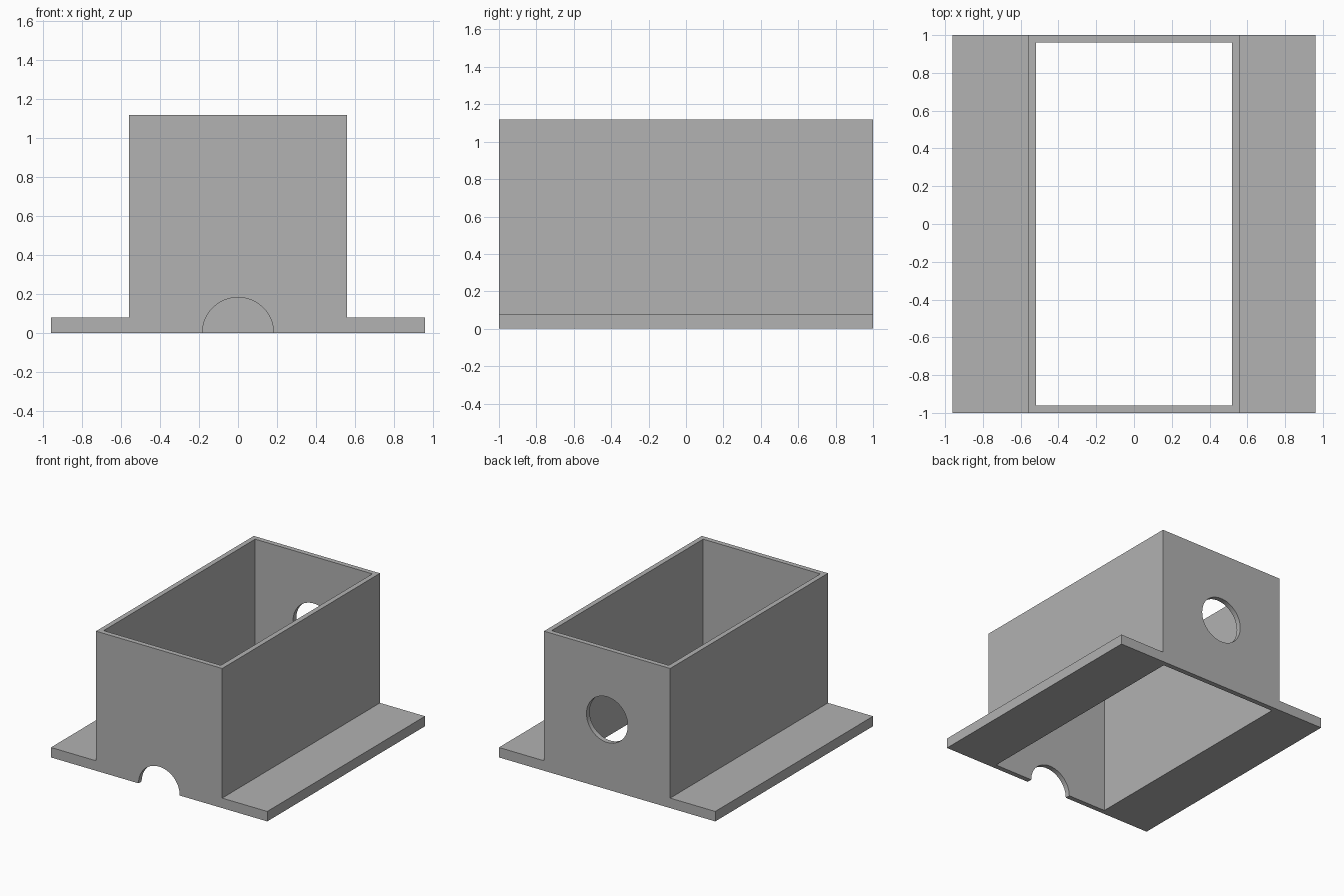
import bpy
import bmesh
import math
from mathutils import Matrix

default = bpy.data.objects.get("Cube")
if default:
    bpy.data.objects.remove(default)

HALF_LENGTH, HEIGHT, WALL = 1.0, 1.12, 0.04
BOX, FLANGE, FLANGE_TOP = 0.56, 0.96, 0.08
HOLE = 0.183

grey = bpy.data.materials.new("grey")
grey.use_nodes = True
grey.diffuse_color = (0.445, 0.445, 0.445, 1)
grey.node_tree.nodes["Principled BSDF"].inputs["Base Color"].default_value = grey.diffuse_color


def add_object(name, bm):
    bmesh.ops.recalc_face_normals(bm, faces=bm.faces)
    mesh = bpy.data.meshes.new(name)
    bm.to_mesh(mesh)
    bm.free()
    mesh.materials.append(grey)
    obj = bpy.data.objects.new(name, mesh)
    bpy.context.collection.objects.link(obj)
    return obj


def cut(target, cutter):
    cutter.hide_render = True
    mod = target.modifiers.new(cutter.name, 'BOOLEAN')
    mod.operation = 'DIFFERENCE'
    mod.solver = 'EXACT'
    mod.object = cutter
    bpy.context.view_layer.objects.active = target
    bpy.ops.object.modifier_apply(modifier=mod.name)
    bpy.data.objects.remove(cutter)


def hole_cutter(name, y, z):
    bm = bmesh.new()
    place = Matrix.Translation((0, y, z)) @ Matrix.Rotation(math.pi / 2, 4, 'X')
    bmesh.ops.create_cone(bm, cap_ends=True, segments=64, radius1=HOLE,
                          radius2=HOLE, depth=0.3, matrix=place)
    return add_object(name, bm)


# Box and side flanges: an inverted T profile extruded front to back
half = [(FLANGE, 0), (FLANGE, FLANGE_TOP), (BOX, FLANGE_TOP), (BOX, HEIGHT)]
profile = half + [(-x, z) for x, z in reversed(half)]
bm = bmesh.new()
end = bm.faces.new([bm.verts.new((x, -HALF_LENGTH, z)) for x, z in profile])
ext = bmesh.ops.extrude_face_region(bm, geom=[end], use_keep_orig=True)
verts = [v for v in ext["geom"] if isinstance(v, bmesh.types.BMVert)]
bmesh.ops.translate(bm, verts=verts, vec=(0, 2 * HALF_LENGTH, 0))
housing = add_object("flanged_housing", bm)

# Cavity open at the top and bottom
bm = bmesh.new()
size = (2 * (BOX - WALL), 2 * (HALF_LENGTH - WALL), 2 * HEIGHT, 1)
bmesh.ops.create_cube(bm, size=1, matrix=Matrix.Translation((0, 0, HEIGHT / 2)) @ Matrix.Diagonal(size))
cut(housing, add_object("cavity_cutter", bm))

# Half-round notch in the front wall and round hole in the back wall
cut(housing, hole_cutter("front_notch_cutter", -HALF_LENGTH, 0))
cut(housing, hole_cutter("back_hole_cutter", HALF_LENGTH, HEIGHT / 2))
